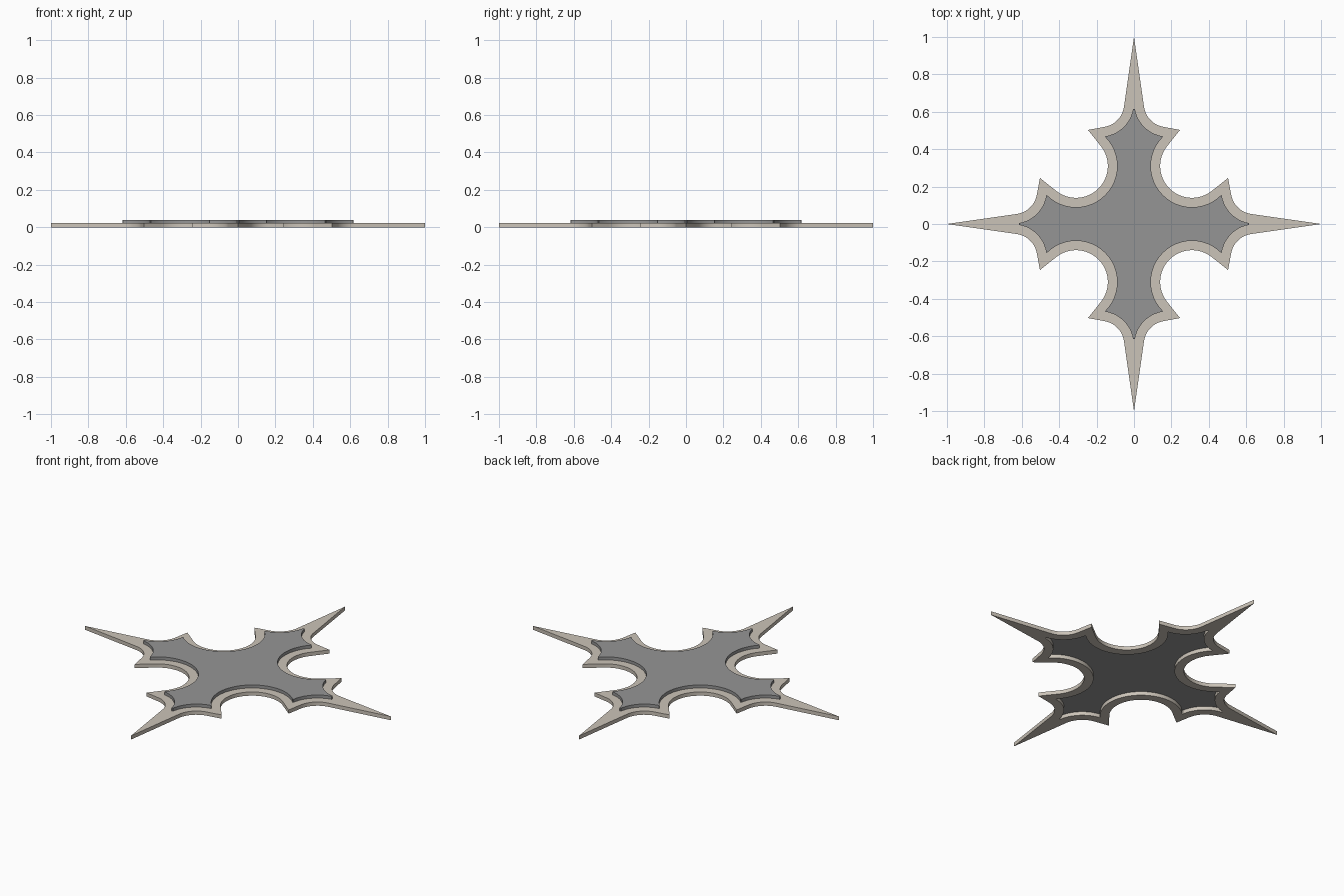
import bpy, bmesh
from math import cos, sin, radians
from mathutils import Vector, Matrix

if "Cube" in bpy.data.objects:
    bpy.data.objects.remove(bpy.data.objects["Cube"], do_unlink=True)

BASE_TOP, PLATE_TOP = 0.022, 0.04
BAY = (0.31, 0.31)        # centre of the round bay between two arms
FILLET = (0.18, 0.645)    # centre of the curve from horn to spike


def material(name, rgb):
    m = bpy.data.materials.new(name)
    m.use_nodes = True
    m.diffuse_color = (*rgb, 1)
    m.node_tree.nodes["Principled BSDF"].inputs["Base Color"].default_value = (*rgb, 1)
    return m


def arc(centre, r, a0, a1, n):
    angles = [radians(a0 + (a1 - a0) * i / n) for i in range(n + 1)]
    return [Vector((centre[0] + r * cos(a), centre[1] + r * sin(a))) for a in angles]


def outline(half_arm):
    """Mirror half an arm about the diagonal, then repeat it on four sides."""
    quarter = half_arm + [p.yx for p in reversed(half_arm[:-1])]
    quarter = quarter[:-1]  # the last tip starts the next quarter
    return [Matrix.Rotation(radians(-90 * k), 2) @ p for k in range(4) for p in quarter]


def solid(name, loops, z0, z1, mat):
    """Extrude an outline, with an optional second loop as a hole."""
    bm = bmesh.new()
    edges = []
    for loop in loops:
        vs = [bm.verts.new((p.x, p.y, z0)) for p in loop]
        edges += [bm.edges.new((vs[i - 1], vs[i])) for i in range(len(vs))]
    if len(loops) == 1:
        bm.faces.new(vs)
    else:
        bmesh.ops.bridge_loops(bm, edges=edges)
    ext = bmesh.ops.extrude_face_region(bm, geom=bm.faces[:], use_keep_orig=True)
    top = [v for v in ext["geom"] if isinstance(v, bmesh.types.BMVert)]
    bmesh.ops.translate(bm, verts=top, vec=(0, 0, z1 - z0))
    bmesh.ops.recalc_face_normals(bm, faces=bm.faces[:])
    mesh = bpy.data.meshes.new(name)
    bm.to_mesh(mesh)
    bm.free()
    mesh.materials.append(mat)
    ob = bpy.data.objects.new(name, mesh)
    bpy.context.collection.objects.link(ob)
    bpy.ops.object.select_all(action="DESELECT")
    ob.select_set(True)
    bpy.context.view_layer.objects.active = ob
    bpy.ops.object.shade_smooth_by_angle(angle=radians(30))


# Half arms run from the spike tip, past the horn, to the diagonal
outer = outline([Vector((0, 1))] + arc(FILLET, 0.128, 188, 262, 10)
                + [Vector((0.246, 0.503))] + arc(BAY, 0.17, 142, 225, 12))
inner = outline([Vector((0, 0.617))] + arc(FILLET, 0.178, 190, 261, 10)
                + arc(BAY, 0.22, 135, 225, 12))

# Open star frame with a raised plate closing it
solid("star_frame", [outer, inner], 0, BASE_TOP, material("warm_stone", (0.60, 0.55, 0.48)))
solid("centre_plate", [inner], BASE_TOP, PLATE_TOP, material("mid_grey", (0.30, 0.30, 0.30)))
